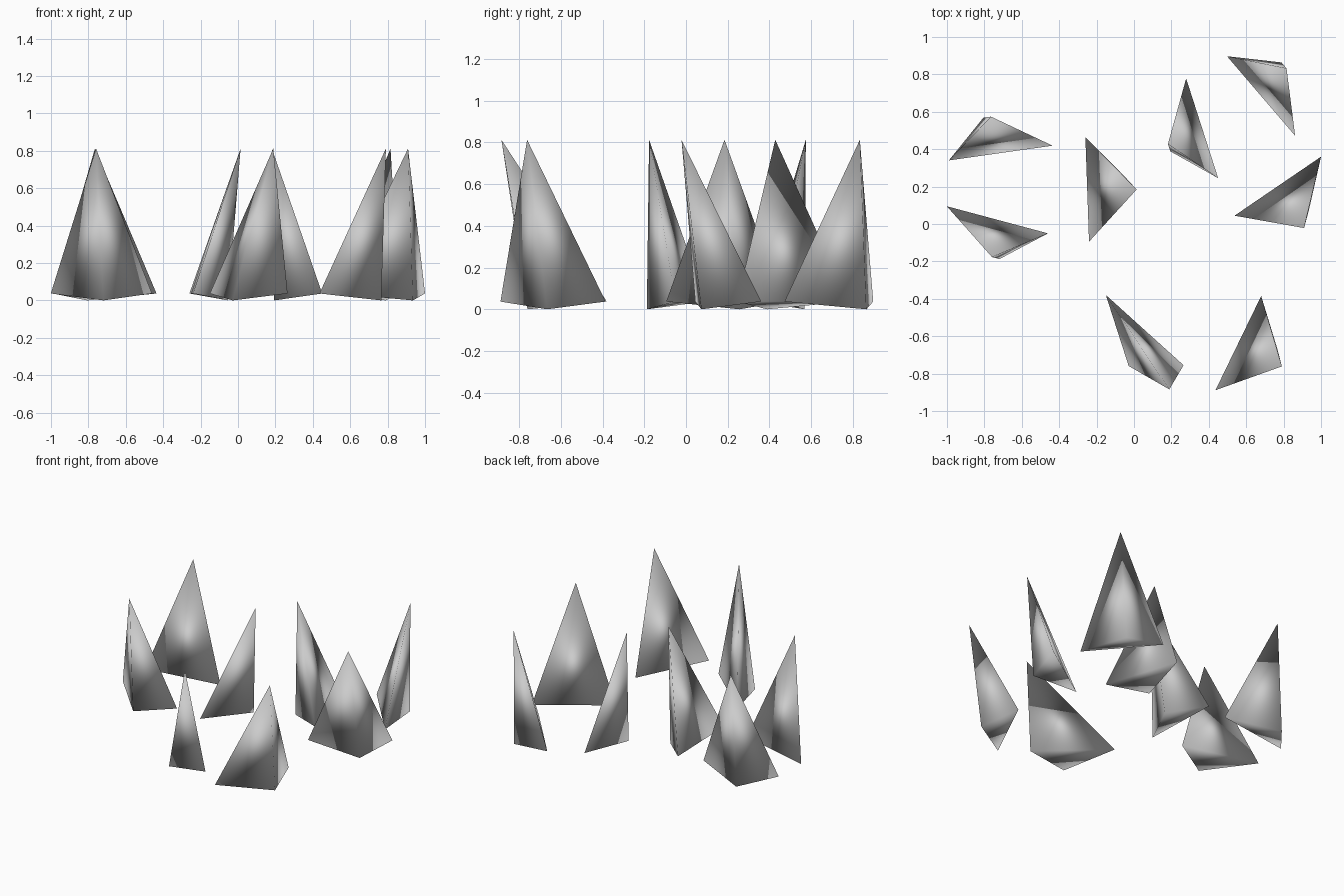
import bpy, bmesh, math
from mathutils import Matrix, Vector

if "Cube" in bpy.data.objects:
    bpy.data.objects.remove(bpy.data.objects["Cube"])

# Shared shard base: long raised back edge plus one low toe corner
BASE = [(0, 0, 0.037), (0.56, 0, 0.037), (0.215, 0.20, 0)]
# Tip positions of the three shard shapes
TIPS = {
    "upright": (0.256, 0.20, 0.812),
    "leaning": (0.29, 0.264, 0.812),
    "skewed": (-0.03, 0.147, 0.812),
}
# shape, x, y of the base corner, heading in degrees
SHARDS = [
    ("upright", -0.99, 0.34, 8.1),
    ("upright", -0.46, -0.05, 165.0),
    ("leaning", -0.26, 0.465, -88.0),
    ("upright", 0.45, 0.245, 107.8),
    ("upright", 0.497, 0.897, -49.4),
    ("leaning", 1.0, 0.36, -145.7),
    ("skewed", 0.265, -0.755, 137.9),
    ("leaning", 0.68, -0.385, -115.9),
]


def shard(name, shape, x, y, heading):
    bm = bmesh.new()
    place = Matrix.Translation((x, y, 0)) @ Matrix.Rotation(math.radians(heading), 4, 'Z')
    v = [bm.verts.new(place @ Vector(p)) for p in BASE + [TIPS[shape]]]
    for a, b, c in ((0, 1, 2), (0, 1, 3), (1, 2, 3), (2, 0, 3)):
        bm.faces.new((v[a], v[b], v[c])).smooth = True
    bmesh.ops.recalc_face_normals(bm, faces=bm.faces[:])
    mesh = bpy.data.meshes.new(name)
    bm.to_mesh(mesh)
    bm.free()
    bpy.context.collection.objects.link(bpy.data.objects.new(name, mesh))


# Scattered ring of shards
for i, (shape, x, y, heading) in enumerate(SHARDS, 1):
    shard(f"{shape}_shard_{i}", shape, x, y, heading)
